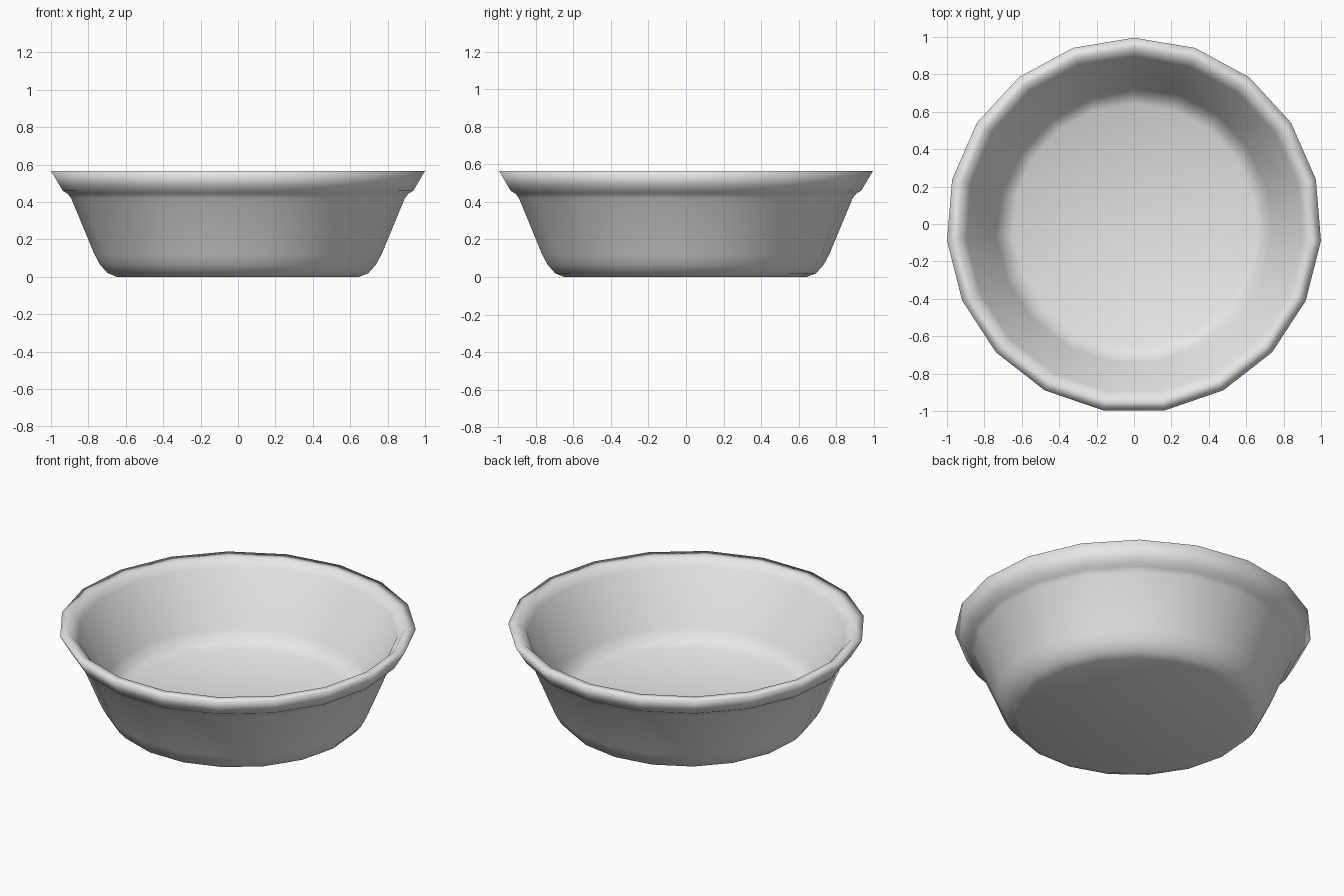
import bpy, bmesh, math

if "Cube" in bpy.data.objects:
    bpy.data.objects.remove(bpy.data.objects["Cube"])

SIDES = 19
CY = -0.007  # an odd side count shifts the centre slightly

# Profile (radius, height): underside, outer wall, lip, rim, inner wall, floor
profile = [
    (0.65, 0.00), (0.70, 0.02), (0.74, 0.065), (0.77, 0.12),
    (0.895, 0.42), (0.915, 0.445), (0.94, 0.46), (0.955, 0.485), (1.003, 0.565),
    (0.94, 0.565), (0.90, 0.52),
    (0.74, 0.21), (0.705, 0.16), (0.65, 0.13),
]

mat = bpy.data.materials.new("light grey")
mat.diffuse_color = (0.8, 0.8, 0.8, 1)
mat.use_nodes = True
mat.node_tree.nodes["Principled BSDF"].inputs["Base Color"].default_value = mat.diffuse_color

# Lathe the profile around z
bm = bmesh.new()
rings = []
for r, z in profile:
    ring = []
    for k in range(SIDES):
        a = math.pi / 2 + 2 * math.pi * k / SIDES
        ring.append(bm.verts.new((r * math.cos(a), r * math.sin(a) + CY, z)))
    rings.append(ring)
for lo, hi in zip(rings, rings[1:]):
    for k in range(SIDES):
        n = (k + 1) % SIDES
        bm.faces.new((lo[k], lo[n], hi[n], hi[k]))

# Close the underside and the inner floor
bm.faces.new(rings[0][::-1])
bm.faces.new(rings[-1])
bmesh.ops.recalc_face_normals(bm, faces=bm.faces)
for f in bm.faces:
    f.smooth = True

me = bpy.data.meshes.new("bowl")
bm.to_mesh(me)
bm.free()
me.materials.append(mat)
bowl = bpy.data.objects.new("bowl", me)
bpy.context.collection.objects.link(bowl)
